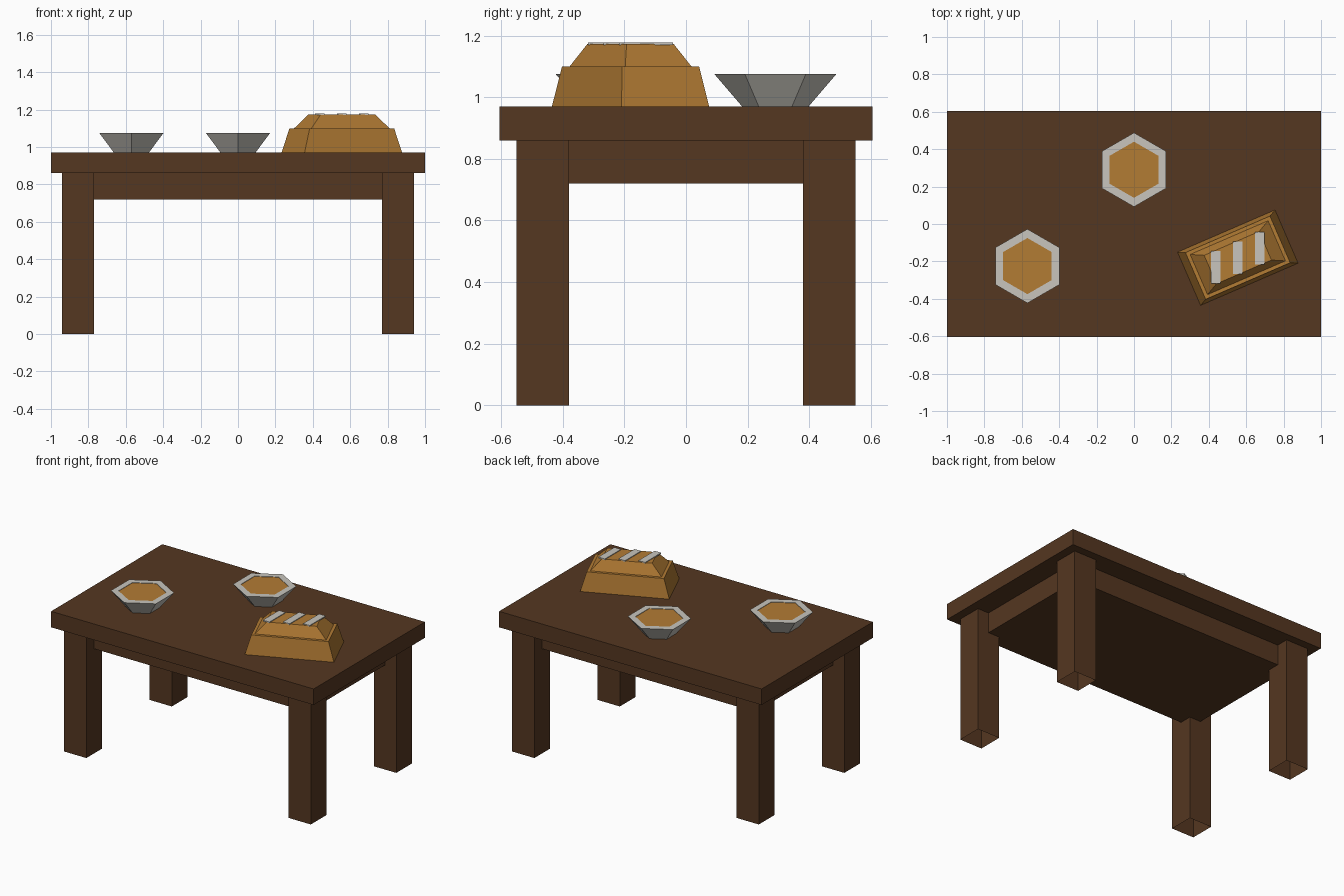
import bpy, bmesh
from math import radians, cos, sin, tau
from mathutils import Matrix

if "Cube" in bpy.data.objects:
    bpy.data.objects.remove(bpy.data.objects["Cube"])


def material(name, rgb):
    m = bpy.data.materials.new(name)
    m.use_nodes = True
    m.diffuse_color = (*rgb, 1)
    m.node_tree.nodes["Principled BSDF"].inputs["Base Color"].default_value = (*rgb, 1)
    return m


WOOD = material("dark wood", (0.09, 0.038, 0.015))
CRUST = material("golden crust", (0.45, 0.2, 0.034))
CHINA = material("pale china", (0.58, 0.56, 0.51))


def add_object(name, bm, *mats, recalc=True):
    if recalc:
        bmesh.ops.recalc_face_normals(bm, faces=bm.faces)
    me = bpy.data.meshes.new(name)
    bm.to_mesh(me)
    bm.free()
    for m in mats:
        me.materials.append(m)
    ob = bpy.data.objects.new(name, me)
    bpy.context.collection.objects.link(ob)
    return ob


def box(name, center, size, mat, open_bottom=False):
    bm = bmesh.new()
    bmesh.ops.create_cube(bm, size=1, matrix=Matrix.Translation(center) @ Matrix.Diagonal((*size, 1)))
    if open_bottom:
        caps = [f for f in bm.faces if f.normal.z < -0.5]
        bmesh.ops.delete(bm, geom=caps, context="FACES")
    return add_object(name, bm, mat)


def loft(rings):
    """Skin a stack of point rings and cap both ends."""
    bm = bmesh.new()
    loops = [[bm.verts.new(p) for p in ring] for ring in rings]
    n = len(loops[0])
    for a, b in zip(loops, loops[1:]):
        for i in range(n):
            j = (i + 1) % n
            bm.faces.new((a[i], a[j], b[j], b[i]))
    bm.faces.new(loops[0][::-1])
    cap = bm.faces.new(loops[-1])
    return bm, cap


# Table
TOP = 0.97
box("table_top", (0, 0, 0.915), (2, 1.21, 0.11), WOOD)
box("apron", (0, 0, 0.79), (1.71, 0.93, 0.14), WOOD)
for sx, side in ((1, "left"), (-1, "right")):
    for sy, end in ((-1, "front"), (1, "back")):
        box(f"{end}_{side}_leg", (sx * 0.855, sy * 0.465, 0.43),
            (0.17, 0.17, 0.86), WOOD, open_bottom=True)


# Six-sided bowls, filled to the brim
def hexagon(r, z):
    return [(r * sin(i * tau / 6), -r * cos(i * tau / 6), z) for i in range(6)]


for name, x, y in (("back_bowl", 0, 0.29), ("front_bowl", -0.57, -0.225)):
    bm, fill = loft([hexagon(0.108, 0), hexagon(0.198, 0.105),
                     hexagon(0.15, 0.105), hexagon(0.15, 0.102)])
    fill.material_index = 1
    add_object(name, bm, CHINA, CRUST).location = (x, y, TOP)


# Stepped loaf
def rectangle(a, b, z):
    return [(-a, -b, z), (a, -b, z), (a, b, z), (-a, b, z)]


ANGLE = radians(23.4)
bm, _ = loft([rectangle(0.284, 0.155, 0), rectangle(0.246, 0.136, 0.13),
              rectangle(0.227, 0.117, 0.13), rectangle(0.16, 0.083, 0.203)])
loaf = add_object("loaf", bm, CRUST)
loaf.location = (0.555, -0.18, TOP)
loaf.rotation_euler.z = ANGLE

# Slanting pale slashes across the loaf
for i in (-1, 0, 1):
    d = i * 0.128
    box(f"loaf_slash_{i + 2}", (0.555 + d * cos(ANGLE), -0.18 + d * sin(ANGLE), TOP + 0.204),
        (0.05, 0.175, 0.008), CHINA)
